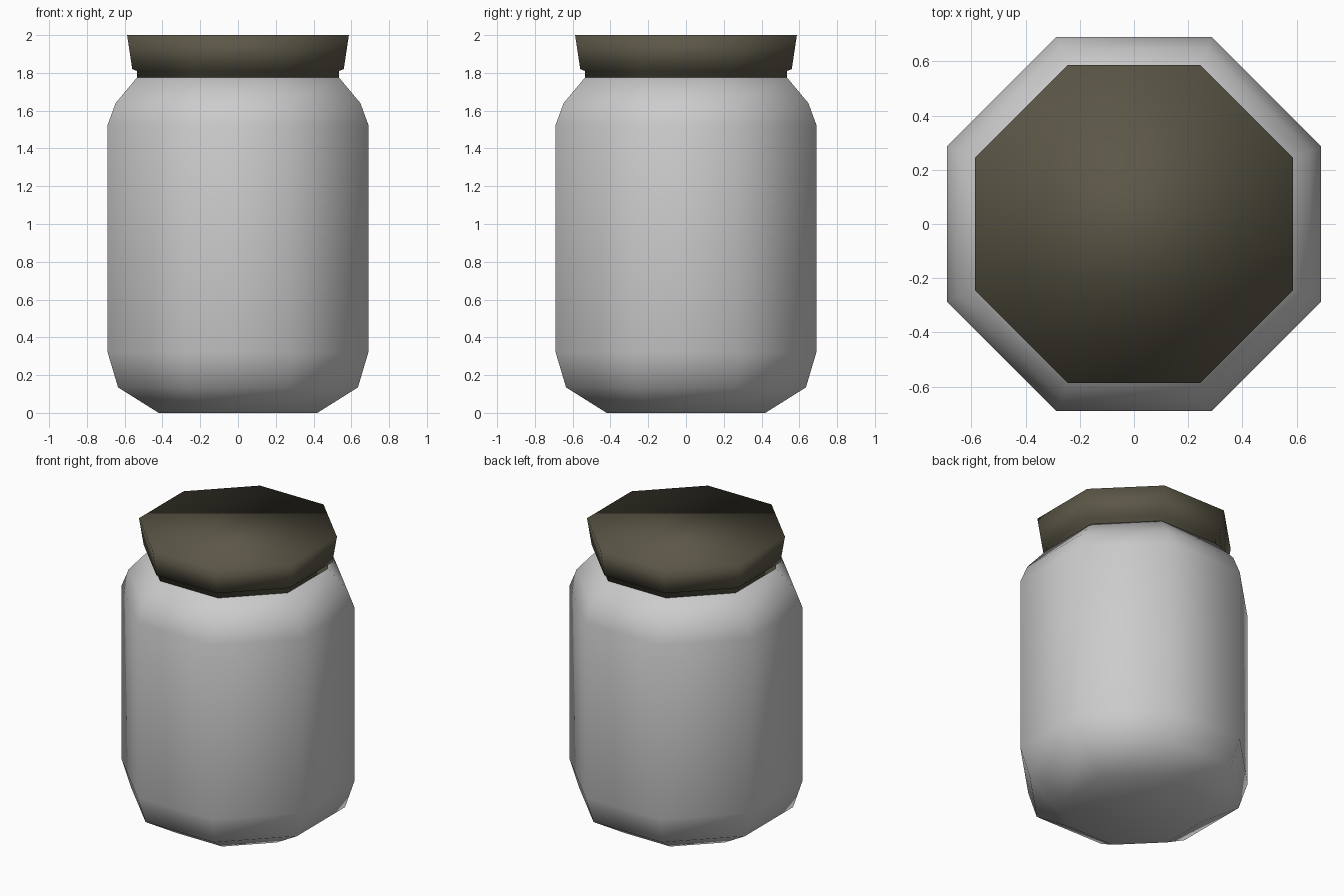
import bpy, bmesh, math

if "Cube" in bpy.data.objects:
    bpy.data.objects.remove(bpy.data.objects["Cube"])


def material(name, rgb):
    m = bpy.data.materials.new(name)
    m.diffuse_color = (*rgb, 1)
    m.use_nodes = True
    m.node_tree.nodes["Principled BSDF"].inputs["Base Color"].default_value = m.diffuse_color
    return m


def octagon_lathe(name, profile, mat):
    """Closed eight-sided solid; profile is (half width across flats, z)."""
    bm = bmesh.new()
    rings = []
    for w, z in profile:
        r = w / math.cos(math.pi / 8)
        rings.append([bm.verts.new((r * math.cos(math.pi / 8 + i * math.pi / 4),
                                    r * math.sin(math.pi / 8 + i * math.pi / 4), z))
                      for i in range(8)])
    for a, b in zip(rings, rings[1:]):
        for i in range(8):
            j = (i + 1) % 8
            bm.faces.new((a[i], a[j], b[j], b[i]))
    bm.faces.new(rings[0][::-1])
    bm.faces.new(rings[-1])
    for f in bm.faces:
        f.smooth = True
    me = bpy.data.meshes.new(name)
    bm.to_mesh(me)
    bm.free()
    me.materials.append(mat)
    ob = bpy.data.objects.new(name, me)
    bpy.context.collection.objects.link(ob)
    return ob


# Jar body with tapered foot and rounded shoulder
octagon_lathe("jar_body", [(0.42, 0), (0.635, 0.135), (0.69, 0.32), (0.69, 1.525),
                           (0.648, 1.64), (0.535, 1.775)],
              material("pale grey", (0.6, 0.6, 0.6)))

# Lid with narrow neck and flared rim
octagon_lathe("lid", [(0.535, 1.775), (0.535, 1.81), (0.56, 1.82), (0.587, 2.0)],
              material("dark olive brown", (0.105, 0.094, 0.062)))
